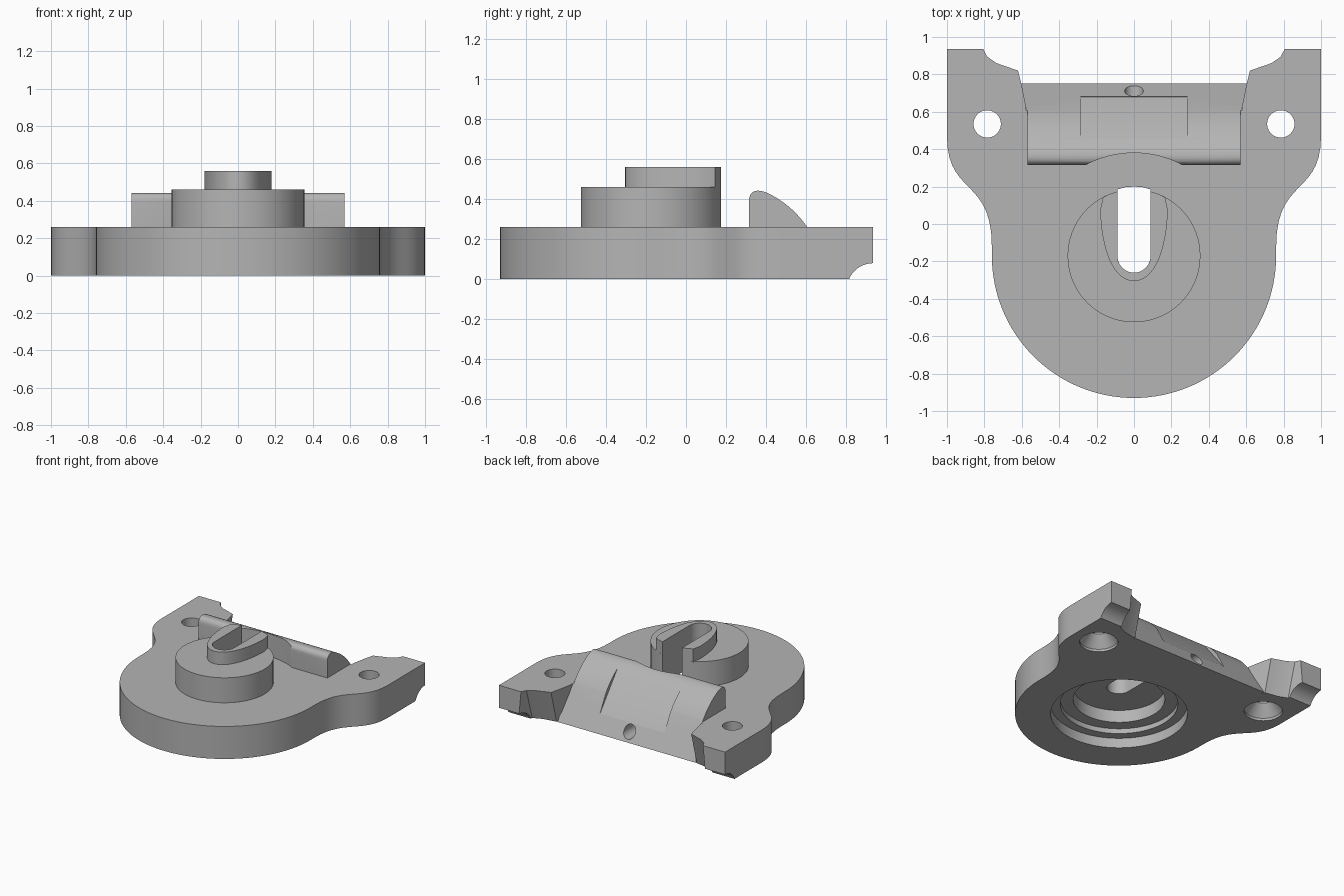
import bpy, bmesh, math
from mathutils import Vector

if "Cube" in bpy.data.objects:
    bpy.data.objects.remove(bpy.data.objects["Cube"], do_unlink=True)

grey = bpy.data.materials.new("plain grey")
grey.use_nodes = True
COLOUR = (0.46, 0.46, 0.46, 1)
grey.diffuse_color = COLOUR
grey.node_tree.nodes["Principled BSDF"].inputs["Base Color"].default_value = COLOUR

CY = -0.17       # y of the round pedestal axis
TOP = 0.26       # plate thickness


def loft(name, rings):
    """Closed solid through rings with equal point counts."""
    bm = bmesh.new()
    rows = [[bm.verts.new(p) for p in ring] for ring in rings]
    n = len(rows[0])
    for a, b in zip(rows, rows[1:]):
        for i in range(n):
            j = (i + 1) % n
            bm.faces.new((a[i], a[j], b[j], b[i]))
    bm.faces.new(rows[0][::-1])
    bm.faces.new(rows[-1])
    bmesh.ops.recalc_face_normals(bm, faces=bm.faces)
    mesh = bpy.data.meshes.new(name)
    bm.to_mesh(mesh)
    bm.free()
    ob = bpy.data.objects.new(name, mesh)
    bpy.context.collection.objects.link(ob)
    mesh.materials.append(grey)
    return ob


def prism_z(name, pts, z0, z1):
    return loft(name, [[(x, y, z) for x, y in pts] for z in (z0, z1)])


def prism_x(name, pts, half):
    return loft(name, [[(x, y, z) for y, z in pts] for x in (-half, half)])


def circle(r, n=72, cx=0, cy=CY):
    return [(cx + r * math.cos(2 * math.pi * i / n),
             cy + r * math.sin(2 * math.pi * i / n)) for i in range(n)]


def turned(name, steps, cx=0, cy=CY):
    """Solid of revolution about a vertical axis from (radius, z) steps."""
    return loft(name, [[(x, y, z) for x, y in circle(r, 72, cx, cy)] for r, z in steps])


def bezier(a, b, c, d, n=14):
    a, b, c, d = map(Vector, (a, b, c, d))
    out = []
    for i in range(n + 1):
        t = i / n
        s = 1 - t
        out.append(tuple(a * s**3 + b * 3 * s * s * t + c * 3 * s * t * t + d * t**3))
    return out


def mirrored(half):
    """Right half outline, front to back, closed by its mirror image."""
    return half + [(-x, y) for x, y in reversed(half) if x > 1e-5]


def boolean(tool, *targets, op="DIFFERENCE"):
    for ob in targets:
        mod = ob.modifiers.new(tool.name, "BOOLEAN")
        mod.operation, mod.solver, mod.object = op, "EXACT", tool
        bpy.context.view_layer.objects.active = ob
        bpy.ops.object.modifier_apply(modifier=mod.name)
    bpy.data.objects.remove(tool, do_unlink=True)


# Base plate: round front, flared sides and two ears with scooped backs
front = [(0.76 * math.sin(a), CY - 0.76 * math.cos(a))
         for a in (math.pi / 2 * i / 32 for i in range(33))]
flank = bezier((0.76, -0.12), (0.76, 0.25), (1, 0.15), (1, 0.47))
ear_top = [(1, 0.935), (0.805, 0.935), (0.785, 0.895), (0.735, 0.86), (0.62, 0.82),
           (0.60, 0.74), (0.58, 0.64), (0.57, 0.55), (0.57, 0.5)]
ear_low = [(1, 0.935), (0.83, 0.935), (0.80, 0.80), (0.73, 0.77), (0.62, 0.75),
           (0.60, 0.70), (0.58, 0.62), (0.57, 0.55), (0.57, 0.5)]
plate = loft("base_plate", [
    [(x, y, z) for x, y in mirrored(front + flank + ear)]
    for ear, z in ((ear_low, 0), (ear_top, TOP))])

# Rounded ridge and the ramp falling from it to the back edge
ramp = prism_x("ramp", [(0.4, 0), (0.75, 0), (0.607, TOP), (0.4, TOP)], 0.61)
crest = bezier((0.315, 0.39), (0.315, 0.46), (0.375, 0.445), (0.41, 0.43), 10)
back = bezier((0.41, 0.43), (0.49, 0.39), (0.55, 0.34), (0.607, TOP), 12)
ridge = prism_x("ridge", [(0.315, 0.2)] + crest + back[1:] + [(0.607, 0.2)], 0.57)
boolean(turned("ridge_scoop", [(0.55, 0.15), (0.55, 0.6)]), ridge)
boolean(ramp, plate, op="UNION")
boolean(ridge, plate, op="UNION")

# Flat window across the ramp and a small pin hole beneath it
boolean(prism_x("window_cutter",
                [(0.46, 0.402), (0.68, 0.125), (0.85, 0.3), (0.6, 0.6)], 0.285), plate)
boolean(loft("pin_hole_cutter", [[(x, y, z) for x, z in circle(0.05, 32, 0, 0.07)]
                                 for y in (0.55, 0.9)]), plate)

# Cove under the back of the ears
boolean(prism_x("cove_cutter", circle(0.13, 64, 0.935, -0.05), 1.2), plate)

# Countersunk screw holes
for side in (-1, 1):
    boolean(turned("screw_cutter", [(0.14, -0.02), (0.14, 0.02), (0.073, 0.11),
                                    (0.073, 0.4)], side * 0.785, 0.535), plate)

# Stepped bore in the underside
boolean(turned("bore_cutter", [(0.50, -0.05), (0.50, 0.08), (0.43, 0.08),
                               (0.43, 0.12), (0.335, 0.12), (0.335, 0.22)]), plate)

# Round pedestal and the teardrop boss on top of it
pedestal = turned("pedestal", [(0.355, 0.24), (0.355, 0.46)])
side = bezier((0, -0.305), (0.13, -0.305), (0.18, -0.08), (0.18, 0.08))
tip = [(x, CY + math.sqrt(0.355**2 - x * x)) for x in (0.165, 0.13, 0.088, 0.045, 0)]
boss = prism_z("teardrop_boss", mirrored(side + tip), 0.45, 0.56)

# Key slot running through everything
nose = [(0.088 * math.sin(a), CY - 0.002 - 0.088 * math.cos(a))
        for a in (math.pi / 2 * i / 10 for i in range(11))]
slot = mirrored(nose + [(0.088, 0.185), (0.045, 0.197), (0, 0.2)])
boolean(prism_z("slot_cutter", slot, -0.1, 0.8), plate, pedestal, boss)

# Smooth curved walls, keep hard edges
bpy.ops.object.select_all(action="DESELECT")
for ob in (plate, pedestal, boss):
    ob.select_set(True)
bpy.context.view_layer.objects.active = plate
bpy.ops.object.shade_smooth_by_angle(angle=math.radians(28))
